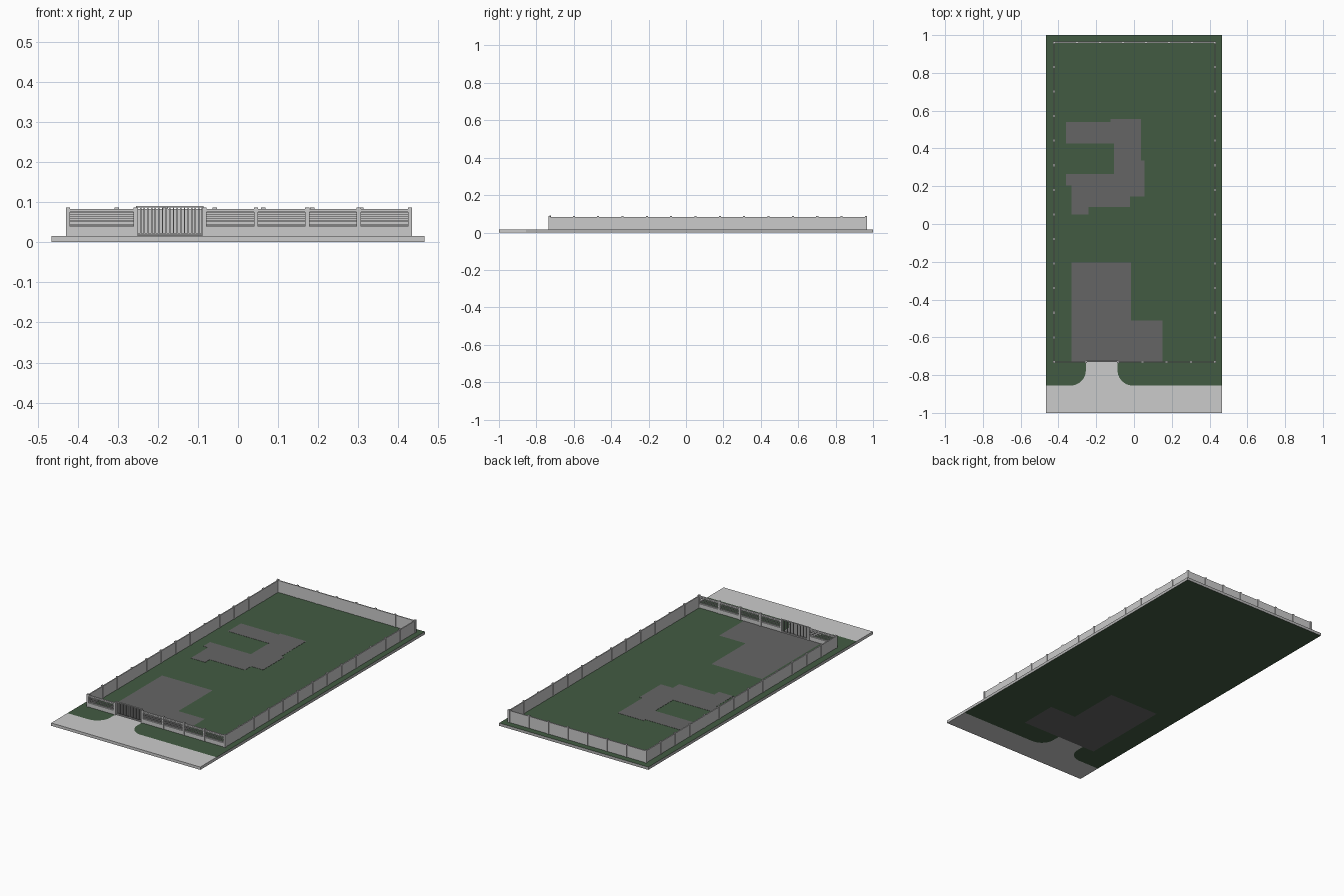
import bpy, bmesh, math

if "Cube" in bpy.data.objects:
    bpy.data.objects.remove(bpy.data.objects["Cube"])


def material(name, color):
    m = bpy.data.materials.new(name)
    m.diffuse_color = (*color, 1)
    m.use_nodes = True
    m.node_tree.nodes["Principled BSDF"].inputs["Base Color"].default_value = m.diffuse_color
    return m


def finish(name, bm, mats=()):
    me = bpy.data.meshes.new(name)
    bmesh.ops.recalc_face_normals(bm, faces=bm.faces)
    bm.to_mesh(me)
    bm.free()
    for m in mats:
        me.materials.append(m)
    ob = bpy.data.objects.new(name, me)
    bpy.context.collection.objects.link(ob)
    return ob


def prism(name, outline, z0, z1, mats=()):
    bm = bmesh.new()
    face = bm.faces.new([bm.verts.new((x, y, z0)) for x, y in outline])
    ext = bmesh.ops.extrude_face_region(bm, geom=[face], use_keep_orig=True)
    for v in [g for g in ext["geom"] if isinstance(g, bmesh.types.BMVert)]:
        v.co.z = z1
    bm.normal_update()
    for f in bm.faces:
        if len(mats) > 1 and abs(f.normal.z) < 0.5:
            f.material_index = 1
    bmesh.ops.triangulate(bm, faces=[f for f in bm.faces if len(f.verts) > 4])
    return finish(name, bm, mats)


def boxes(name, spans):
    bm = bmesh.new()
    for x0, x1, y0, y1, z0, z1 in spans:
        vs = bmesh.ops.create_cube(bm, size=1)["verts"]
        for v in vs:
            v.co = (x1 if v.co.x > 0 else x0, y1 if v.co.y > 0 else y0,
                    z1 if v.co.z > 0 else z0)
    return finish(name, bm)


def arc(cx, cy, r, a0, a1, n=12):
    return [(cx + r * math.cos(math.radians(a0 + (a1 - a0) * i / n)),
             cy + r * math.sin(math.radians(a0 + (a1 - a0) * i / n)))
            for i in range(n + 1)]


GRASS = material("grass", (0.055, 0.105, 0.055))
PAVING = material("paving", (0.13, 0.13, 0.13))
KERB = material("kerb", (0.45, 0.45, 0.45))
W, TOP = 0.465, 0.016
FRONT, BACK, LEFT, RIGHT = -0.73, 0.962, -0.424, 0.429
GL, GR, R = -0.255, -0.087, 0.08

# Ground pieces: lawn with rounded kerbs, pavement, parking court, building pad
left_arc = arc(GL - R, -0.855 + R, R, 270, 360)
right_arc = arc(GR + R, -0.855 + R, R, 180, 270)
court = [(-0.33, FRONT), (-0.33, -0.205), (-0.015, -0.205),
         (-0.015, -0.51), (0.15, -0.51), (0.15, FRONT)]
prism("lawn", [(-W, 1), (-W, -0.855)] + left_arc + [(GL, FRONT)] + court
      + [(GR, FRONT)] + right_arc + [(W, -0.855), (W, 1)], 0, TOP, (GRASS, KERB))
prism("pavement", [(-W, -1), (-W, -0.855)] + left_arc + [(GL, FRONT), (GR, FRONT)]
      + right_arc + [(W, -0.855), (W, -1)], 0, TOP)
prism("parking_court", court, 0, TOP, (PAVING,))
prism("building_pad", [
    (-0.36, 0.54), (-0.125, 0.54), (-0.125, 0.555), (0.037, 0.555), (0.037, 0.335),
    (0.055, 0.335), (0.055, 0.145), (-0.02, 0.145), (-0.02, 0.09), (-0.24, 0.09),
    (-0.24, 0.05), (-0.33, 0.05), (-0.33, 0.205), (-0.36, 0.205), (-0.36, 0.265),
    (-0.105, 0.265), (-0.105, 0.425), (-0.36, 0.425)], 0.012, TOP + 0.001, (PAVING,))

# Solid boundary walls on three sides
T, H, P, Z = 0.003, 0.083, 0.0055, 0.015
boxes("side_and_back_walls", [
    (LEFT - T, LEFT + T, FRONT, BACK, Z, H),
    (RIGHT - T, RIGHT + T, FRONT, BACK, Z, H),
    (LEFT, RIGHT, BACK - T, BACK + T, Z, H)])

# Posts with small caps around the whole boundary
front_x = [LEFT, GL, GR + 0.003, 0.045, 0.173, 0.301, RIGHT]
spots = [(x, FRONT) for x in front_x]
spots += [(x, FRONT + (BACK - FRONT) * i / 13) for x in (LEFT, RIGHT) for i in range(1, 14)]
spots += [(LEFT + (RIGHT - LEFT) * i / 7, BACK) for i in range(1, 7)]
boxes("boundary_posts", [(x - P, x + P, y - P, y + P, Z, 0.087) for x, y in spots])

# Front fence: low wall, slatted opening and top beam in each bay
bays, slats = [], []
for i, (a, b) in enumerate(zip(front_x, front_x[1:])):
    if i == 1:
        continue
    bays += [(a, b, FRONT - T, FRONT + T, Z, 0.039),
             (a, b, FRONT - T, FRONT + T, 0.076, H)]
    for k in range(4):
        z = 0.0435 + k * 0.0092
        slats.append((a, b, FRONT - 0.0015, FRONT + 0.0015, z - 0.0025, z + 0.0025))
boxes("front_wall", bays)
boxes("front_slats", slats)

# Sliding gate: frame with upright bars
g0, g1, gy = GL + 0.003, GR - 0.001, FRONT + 0.004
gate = [(g0, g1, gy - 0.003, gy + 0.003, z, z + 0.004) for z in (0.018, 0.087)]
gate += [(x - 0.0025, x + 0.0025, gy - 0.003, gy + 0.003, 0.018, 0.091)
         for x in (g0, g1)]
n = 18
for i in range(1, n):
    x = g0 + (g1 - g0) * i / n
    gate.append((x - 0.0017, x + 0.0017, gy - 0.002, gy + 0.002, 0.02, 0.089))
boxes("gate", gate)
